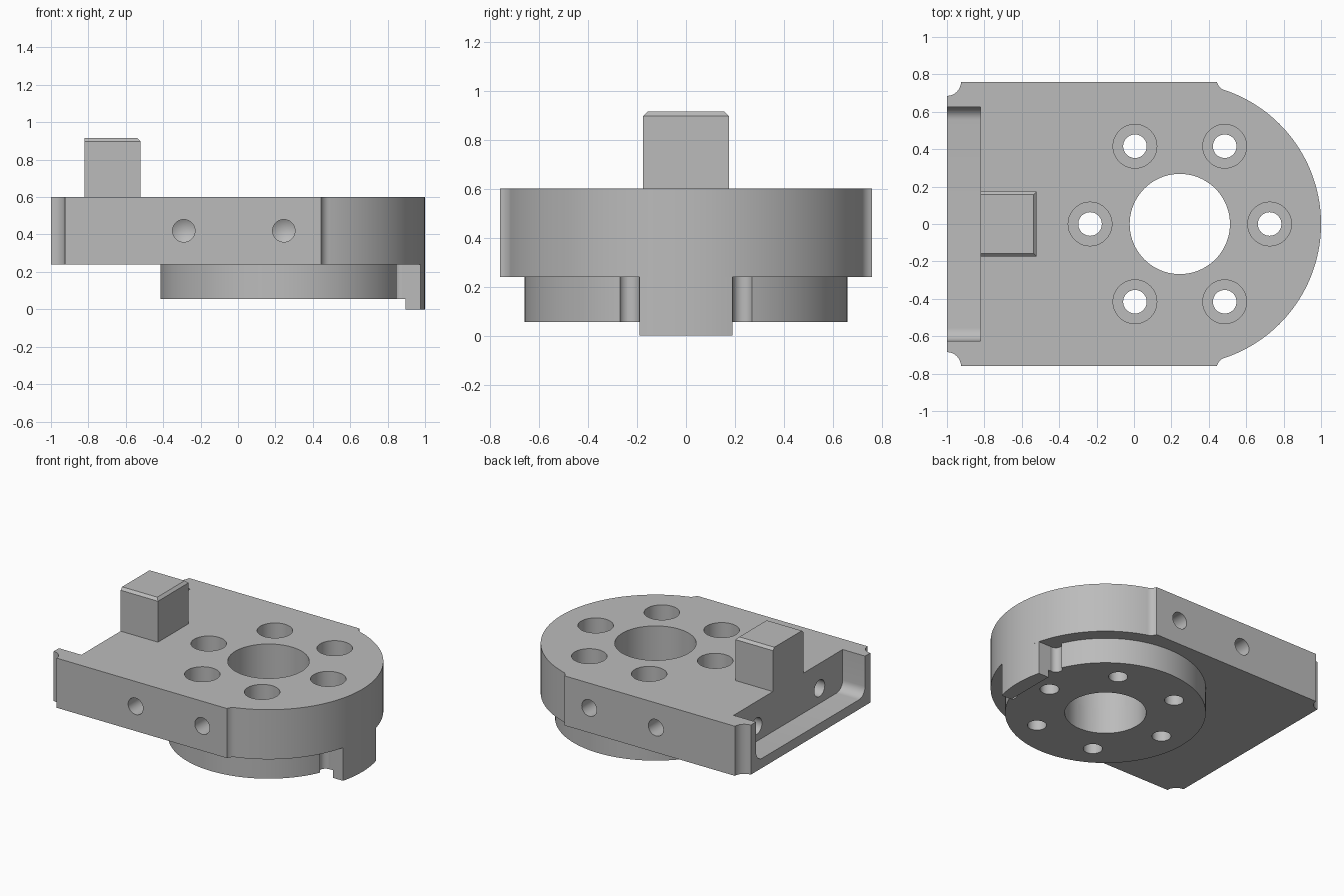
import bpy, bmesh
from math import radians, asin, sin, cos, pi, degrees
from mathutils import Matrix, Vector

if "Cube" in bpy.data.objects:
    bpy.data.objects.remove(bpy.data.objects["Cube"])

grey = bpy.data.materials.new("plain grey")
grey.use_nodes = True
grey.diffuse_color = (0.5, 0.5, 0.5, 1)
grey.node_tree.nodes["Principled BSDF"].inputs["Base Color"].default_value = (0.5, 0.5, 0.5, 1)

CX = 0.245                     # axis of the bore, boss and rounded end
BOTTOM, TOP = 0.24, 0.60       # plate faces
BOSS_Z = 0.055
R_END, R_BOSS = 0.755, 0.66
HALF = 0.76


def arc(cx, cy, r, a0, a1, n):
    """Points on an arc, angles in degrees."""
    angles = [radians(a0 + (a1 - a0) * i / n) for i in range(n + 1)]
    return [(cx + r * cos(a), cy + r * sin(a)) for a in angles]


def finish(name, bm, matrix=None):
    if matrix:
        bm.transform(matrix)
    bmesh.ops.remove_doubles(bm, verts=bm.verts, dist=1e-5)
    bmesh.ops.recalc_face_normals(bm, faces=bm.faces)
    mesh = bpy.data.meshes.new(name)
    bm.to_mesh(mesh)
    bm.free()
    mesh.materials.append(grey)
    obj = bpy.data.objects.new(name, mesh)
    bpy.context.collection.objects.link(obj)
    return obj


def prism(name, points, z0, z1, matrix=None):
    bm = bmesh.new()
    face = bm.faces.new([bm.verts.new((x, y, z0)) for x, y in points])
    ext = bmesh.ops.extrude_face_region(bm, geom=[face])
    verts = [v for v in ext["geom"] if isinstance(v, bmesh.types.BMVert)]
    bmesh.ops.translate(bm, verts=verts, vec=(0, 0, z1 - z0))
    return finish(name, bm, matrix)


def lathe(name, profile, matrix, steps=40):
    """Revolve (radius, height) pairs around z."""
    bm = bmesh.new()
    verts = [bm.verts.new((r, 0, z)) for r, z in profile]
    edges = [bm.edges.new(pair) for pair in zip(verts, verts[1:])]
    bmesh.ops.spin(bm, geom=verts + edges, cent=(0, 0, 0), axis=(0, 0, 1),
                   angle=2 * pi, steps=steps)
    return finish(name, bm, matrix)


def cut(target, cutters):
    for cutter in cutters:
        cutter.hide_render = True
        mod = target.modifiers.new("cut", 'BOOLEAN')
        mod.operation, mod.solver, mod.object = 'DIFFERENCE', 'EXACT', cutter
        bpy.context.view_layer.objects.active = target
        bpy.ops.object.modifier_apply(modifier=mod.name)


# Plate outline: concave corners at the square end, reliefs beside the round end
span = degrees(asin(0.715 / R_END))
upper = (arc(CX, 0, R_END, 0, span, 36)
         + arc(0.503, 0.775, 0.062, 258, 194, 6)
         + arc(-1, HALF, 0.075, 0, -90, 8))
lower = [(x, -y) for x, y in reversed(upper[1:])]
plate = prism("mounting_plate", upper + lower, BOTTOM, TOP)

# Round boss under the plate
boss = lathe("lower_boss", [(0, BOSS_Z), (R_BOSS, BOSS_Z), (R_BOSS, BOTTOM), (0, BOTTOM)],
             Matrix.Translation((CX, 0, 0)), 96)

# Key tab hanging from the round end, with its root joined to the boss
half_tab = degrees(asin(0.19 / R_END))
rim = arc(CX, 0, R_END, -half_tab, half_tab, 10)
prism("key_tab", rim + [(0.895, 0.19), (0.895, -0.19)], 0, BOTTOM)
prism("key_tab_root", [(0.84, -0.19), (0.9, -0.19), (0.9, 0.19), (0.84, 0.19)],
      BOSS_Z + 0.001, BOTTOM)

# Centre bore and ring of six counterbored holes
through = [lathe("bore_cutter", [(0, -0.1), (0.268, -0.1), (0.268, 0.8), (0, 0.8)],
                 Matrix.Translation((CX, 0, 0)), 80)]
step = [(0, -0.1), (0.063, -0.1), (0.063, 0.34), (0.117, 0.34), (0.117, 0.8), (0, 0.8)]
for x, y in arc(CX, 0, 0.48, 0, 300, 5):
    through.append(lathe("bolt_cutter", step, Matrix.Translation((x, y, 0))))

# Round reliefs in the boss beside the tab
reliefs = [lathe("relief_cutter", [(0, 0), (0.042, 0), (0.042, BOTTOM + 0.1), (0, BOTTOM + 0.1)],
                 Matrix.Translation((0.865, s * 0.232, 0)), 32) for s in (-1, 1)]

# Open pocket with rounded floor corners across the square end
yz_to_x = Matrix(((0, 0, 1, 0), (1, 0, 0, 0), (0, 1, 0, 0), (0, 0, 0, 1)))
floor = arc(-0.555, 0.38, 0.07, 180, 270, 8) + arc(0.555, 0.38, 0.07, 270, 360, 8)
pocket = prism("pocket_cutter", floor + [(0.625, 0.8), (-0.625, 0.8)], -1.2, -0.82, yz_to_x)

# Blind drilled holes with conical ends, in both sides and in the pocket wall
drill = [(0, -0.1), (0.06, -0.1), (0.06, 0.2), (0, 0.236)]


def drilled(position, direction):
    turn = Vector(direction).to_track_quat('Z', 'Y').to_matrix().to_4x4()
    return lathe("drill_cutter", drill, Matrix.Translation(position) @ turn)


drills = [drilled((x, s * HALF, 0.42), (0, -s, 0)) for x in (-0.29, CX) for s in (-1, 1)]
drills += [drilled((-0.82, y, 0.42), (1, 0, 0)) for y in (-0.36, 0.36)]

cut(plate, through + [pocket] + drills)
cut(boss, through + reliefs)
for helper in through + reliefs + [pocket] + drills:
    bpy.data.objects.remove(helper)

# Upright stop block, flush with the pocket wall, chamfered on its three other top edges
block = prism("stop_block", [(-0.82, -0.175), (-0.52, -0.175), (-0.52, 0.175), (-0.82, 0.175)],
              TOP, 0.915)
bm = bmesh.new()
bm.from_mesh(block.data)
edges = [e for e in bm.edges if all(v.co.z > 0.9 for v in e.verts)
         and any(v.co.x > -0.6 for v in e.verts)]
bmesh.ops.bevel(bm, geom=edges, offset=0.018, segments=1, affect='EDGES')
bm.to_mesh(block.data)
bm.free()

# Smooth curved walls, sharp edges
for obj in bpy.context.collection.objects:
    if obj.type == 'MESH' and grey.name in obj.data.materials:
        bpy.ops.object.select_all(action='DESELECT')
        obj.select_set(True)
        bpy.context.view_layer.objects.active = obj
        bpy.ops.object.shade_smooth_by_angle(angle=radians(30))
